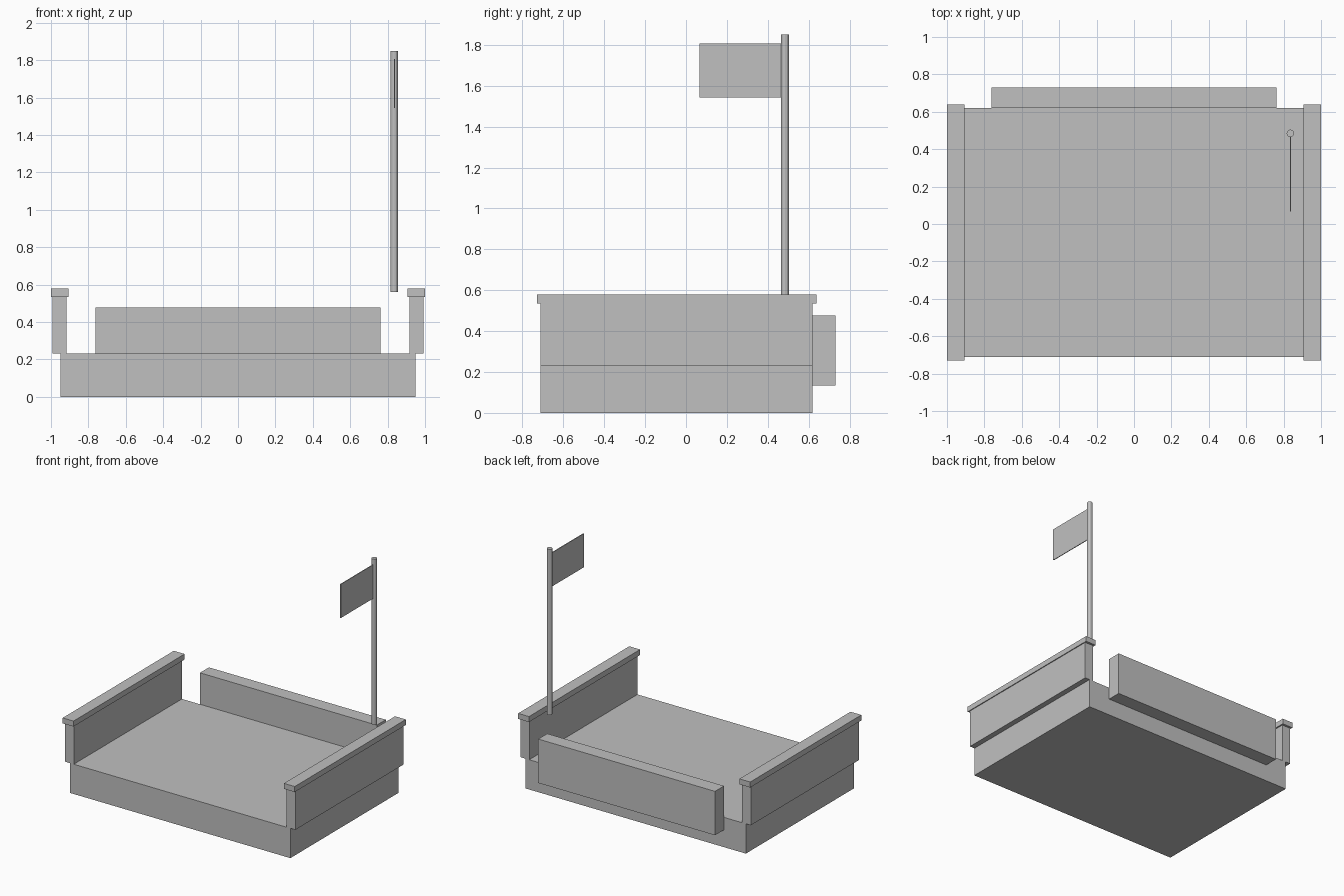
import bpy

cube = bpy.data.objects.get("Cube")
if cube:
    bpy.data.objects.remove(cube, do_unlink=True)

# Single flat grey
GREY = (0.53, 0.53, 0.53, 1)
grey = bpy.data.materials.new("light grey")
grey.use_nodes = True
grey.diffuse_color = GREY
grey.node_tree.nodes["Principled BSDF"].inputs["Base Color"].default_value = GREY


def box(name, x, y, z):
    """Box spanning the given (low, high) ranges."""
    spans = (x, y, z)
    bpy.ops.mesh.primitive_cube_add(size=1, location=[(a + b) / 2 for a, b in spans])
    ob = bpy.context.object
    ob.name = name
    ob.scale = [b - a for a, b in spans]
    bpy.ops.object.transform_apply(location=False, rotation=False, scale=True)
    ob.data.materials.append(grey)
    return ob


FRONT, BACK = -0.712, 0.62
DECK, WALL_TOP = 0.232, 0.535

# Deck slab
box("base_slab", (-0.95, 0.95), (FRONT, BACK), (0, DECK))

# Side walls with overhanging rails
for side, s in (("left", 1), ("right", -1)):
    box(side + "_wall", sorted((0.917 * s, 0.993 * s)), (FRONT, BACK), (DECK, WALL_TOP))
    box(side + "_rail", sorted((0.907 * s, s)), (FRONT - 0.018, BACK + 0.018),
        (WALL_TOP, 0.578))

# Panel hung on the back edge
box("back_panel", (-0.762, 0.762), (BACK, 0.731), (0.135, 0.477))

# Flagpole and flag
POLE_X, POLE_Y, POLE_LOW, POLE_TOP = 0.836, 0.485, 0.56, 1.85
bpy.ops.mesh.primitive_cylinder_add(vertices=12, radius=0.02, depth=POLE_TOP - POLE_LOW,
                                    location=(POLE_X, POLE_Y, (POLE_LOW + POLE_TOP) / 2))
pole = bpy.context.object
pole.name = "flagpole"
pole.data.materials.append(grey)
box("flag", (POLE_X - 0.003, POLE_X + 0.003), (0.067, POLE_Y - 0.015), (1.543, 1.806))
